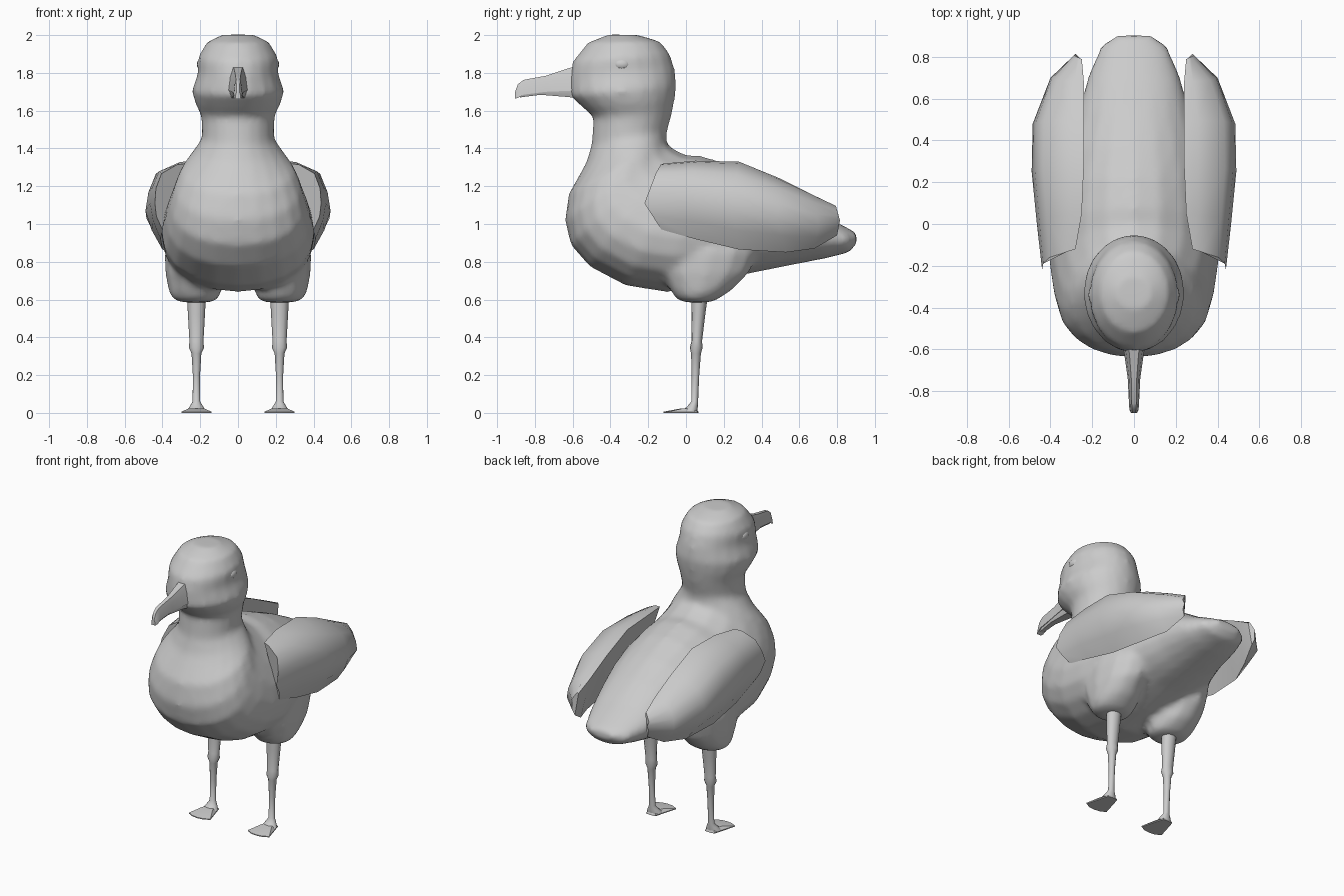
import bpy, bmesh, math
from mathutils import Vector

if "Cube" in bpy.data.objects:
    bpy.data.objects.remove(bpy.data.objects["Cube"])


def loft(name, rings, mirror=False, angle=40):
    """Skin closed rings of equal length, cap both ends, smooth shade."""
    bm = bmesh.new()
    vs = [[bm.verts.new(p) for p in r] for r in rings]
    n = len(vs[0])
    for a, b in zip(vs, vs[1:]):
        for i in range(n):
            j = (i + 1) % n
            bm.faces.new((a[i], a[j], b[j], b[i]))
    bm.faces.new(vs[0])
    bm.faces.new(vs[-1])
    bmesh.ops.recalc_face_normals(bm, faces=bm.faces[:])
    me = bpy.data.meshes.new(name)
    bm.to_mesh(me)
    bm.free()
    me.shade_smooth()
    me.set_sharp_from_angle(angle=math.radians(angle))
    ob = bpy.data.objects.new(name, me)
    bpy.context.collection.objects.link(ob)
    if mirror:
        ob.modifiers.new("mirror", 'MIRROR')
    return ob


def oval(back, front, w, pear=0.0, n=20):
    """Ring across x whose extremes in the yz plane are back and front."""
    b, f = Vector((0, *back)), Vector((0, *front))
    mid, axis = (b + f) / 2, (f - b) / 2
    pts = []
    for i in range(n):
        t = 2 * math.pi * i / n
        c, s = math.cos(t), math.sin(t)
        pts.append(mid + axis * (c + pear * s * s) + Vector((w * s, 0, 0)))
    return pts


def flat_oval(z, cx, cy, rx, ry, n=12):
    """Horizontal ring."""
    return [(cx + rx * math.cos(2 * math.pi * i / n),
             cy + ry * math.sin(2 * math.pi * i / n), z) for i in range(n)]


# Body, neck and head: one skin from tail tip to crown
P = 0.18
body = [
    ((.90, .955), (.905, .90), .09, 0),
    ((.835, .99), (.865, .85), .16, 0),
    ((.70, 1.06), (.74, .818), .215, 0),
    ((.55, 1.16), (.52, .775), .27, 0),
    ((.38, 1.25), (.32, .735), .335, .1),
    ((.22, 1.32), (.12, .68), .385, P),
    ((.08, 1.36), (-.10, .64), .405, P),
    ((.0, 1.365), (-.32, .675), .405, P),
    ((-.05, 1.39), (-.51, .775), .385, P),
    ((-.085, 1.41), (-.61, .89), .36, P),
    ((-.095, 1.42), (-.64, 1.02), .335, .15),
    ((-.10, 1.43), (-.62, 1.16), .30, .1),
    ((-.105, 1.45), (-.53, 1.32), .235, 0),
    ((-.10, 1.49), (-.50, 1.42), .19, 0),
    ((-.075, 1.58), (-.49, 1.57), .195, 0),
    ((-.06, 1.66), (-.54, 1.61), .225, 0),
    ((-.05, 1.73), (-.615, 1.68), .245, 0),
    ((-.06, 1.82), (-.615, 1.78), .212, 0),
    ((-.085, 1.90), (-.60, 1.86), .213, 0),
    ((-.135, 1.965), (-.52, 1.96), .165, 0),
    ((-.25, 2.0), (-.41, 2.003), .085, 0),
]
bird = loft("body", [oval(*r) for r in body])

# Thighs, merged into the body skin so they flow out of the belly
thigh = [flat_oval(*r) for r in [
    (.585, .22, .06, .08, .07), (.605, .225, .06, .125, .115),
    (.65, .23, .08, .14, .165), (.74, .24, .10, .145, .235),
    (.85, .23, .12, .16, .26), (1.0, .20, .14, .14, .24)]]
flipped = [[(-x, y, z) for x, y, z in r] for r in thigh]
parts = [bird, loft("thigh", thigh), loft("thigh", flipped)]
bpy.ops.object.select_all(action='DESELECT')
for p in parts:
    p.select_set(True)
bpy.context.view_layer.objects.active = bird
bpy.ops.object.join()
rm = bird.modifiers.new("fuse", 'REMESH')
rm.mode, rm.voxel_size, rm.use_smooth_shade = 'VOXEL', .02, True
sm = bird.modifiers.new("soften", 'SMOOTH')
sm.factor, sm.iterations = .5, 6

# Folded wings: full outer curve through top, shoulder, middle, bottom
wing = [
    ((.28, -.12, 1.32), (.44, -.22, 1.11), (.40, -.13, .97)),
    ((.25, .05, 1.335), (.465, .0, 1.11), (.41, .05, .92)),
    ((.24, .28, 1.33), (.49, .25, 1.07), (.40, .28, .865)),
    ((.24, .50, 1.24), (.485, .48, 1.03), (.37, .53, .85)),
    ((.24, .68, 1.15), (.40, .70, .99), (.31, .68, .87)),
    ((.25, .79, 1.09), (.28, .815, 1.02), (.27, .80, .94)),
]
rings = []
for st in wing:
    top, mid, bot = map(Vector, st)
    upper = top.lerp(mid, .4)
    upper.x = top.x + .78 * (mid.x - top.x)
    upper.z = top.z - .25 * (top.z - mid.z)
    edge = top.lerp(upper, .35) + Vector((0, 0, .012))
    side = upper.lerp(mid, .5) + Vector((.012, 0, 0))
    low = mid.lerp(bot, .5) + Vector((.012, 0, 0))
    rings.append([top, edge, upper, side, mid, low, bot, bot.lerp(top, .5)])
loft("wing", rings, mirror=True, angle=50)

# Legs
loft("leg", [flat_oval(*r) for r in [
    (.62, .22, .072, .05, .044), (.52, .22, .065, .045, .037),
    (.38, .22, .057, .037, .028), (.345, .22, .054, .04, .034),
    (.315, .22, .053, .026, .026), (.20, .22, .05, .019, .02),
    (.06, .22, .046, .02, .018), (.035, .22, .035, .035, .028),
    (.01, .22, .02, .05, .04)]], mirror=True)

# Webbed feet: thin fan outline, raised toward the heel
web = [(0, .065), (.035, .06), (.08, -.095), (.04, -.115),
       (0, -.12), (-.04, -.115), (-.08, -.095), (-.035, .06)]
loft("foot", [
    [(.22 + x, y, 0) for x, y in web],
    [(.22 + x, y, .006) for x, y in web],
    [(.22 + x * .5, .04 + (y - .04) * .4, .024) for x, y in web]],
    mirror=True)


# Beak: two mandibles meeting at the mouth line
def mandible(name, stations):
    out = []
    for y, zt, zb, wt, wb in stations:
        zm = zb + (zt - zb) * .6
        out.append([(-wb, y, zb), (wb, y, zb), ((wt + wb) * .55, y, zm),
                    (wt, y, zt), (-wt, y, zt), (-(wt + wb) * .55, y, zm)])
    loft(name, out, angle=35)


mandible("upper_beak", [
    (-.56, 1.84, 1.71, .03, .06), (-.62, 1.825, 1.705, .022, .047),
    (-.74, 1.785, 1.70, .013, .03), (-.86, 1.763, 1.685, .011, .024),
    (-.89, 1.74, 1.668, .009, .022), (-.905, 1.70, 1.663, .007, .015)])
mandible("lower_beak", [
    (-.56, 1.715, 1.66, .055, .04), (-.62, 1.708, 1.672, .043, .03),
    (-.77, 1.70, 1.684, .025, .018), (-.88, 1.685, 1.67, .018, .012)])

# Eyes
eye = [(1.845 + .032 * math.sin(a), .192, -.34, .026 * math.cos(a), .046 * math.cos(a))
       for a in [math.radians(d) for d in (-85, -55, -25, 0, 25, 55, 85)]]
loft("eye", [flat_oval(*r) for r in eye], mirror=True, angle=60)
